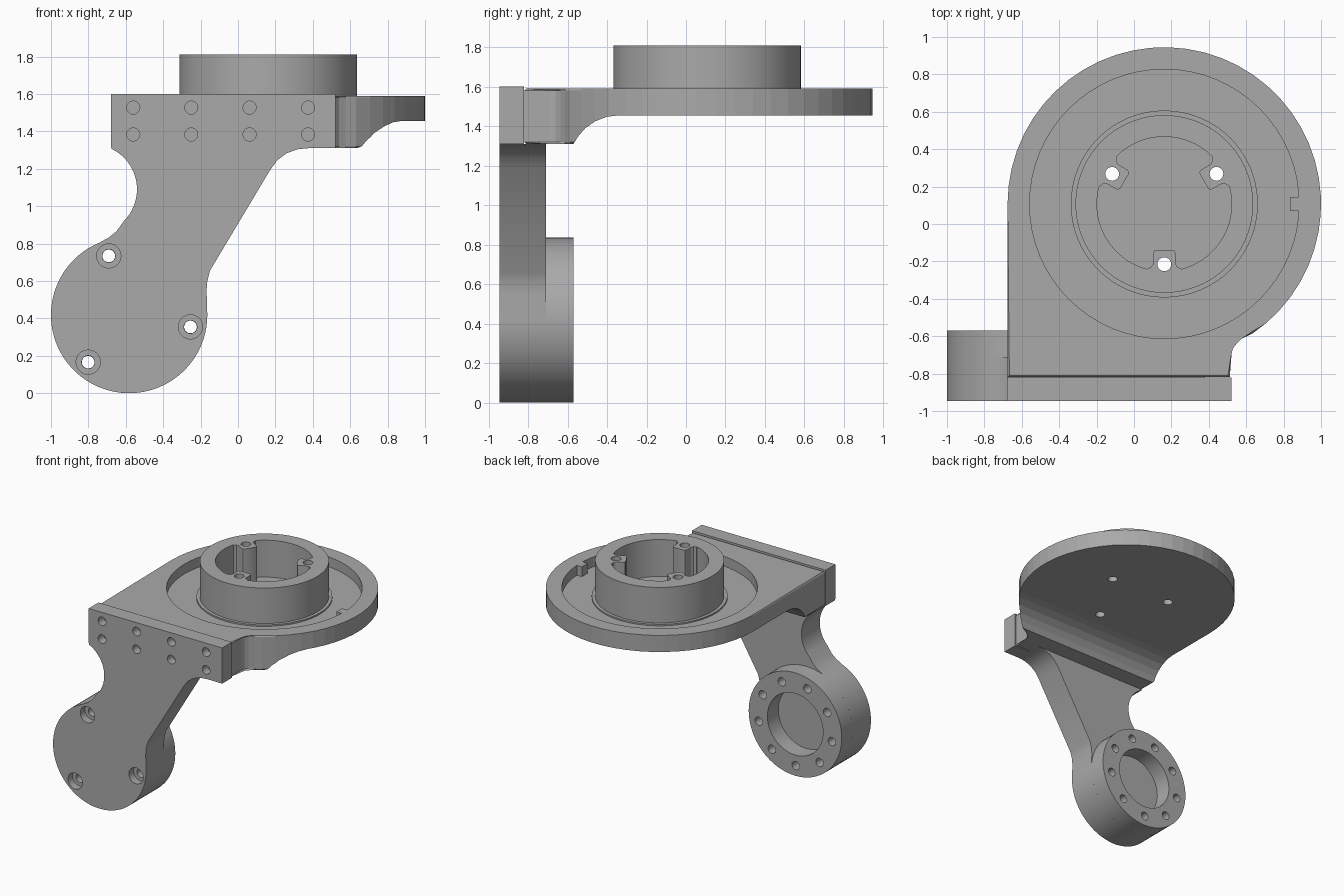
import bpy, bmesh
from math import radians, cos, sin, pi
from mathutils import Matrix, Vector

if "Cube" in bpy.data.objects:
    bpy.data.objects.remove(bpy.data.objects["Cube"])

metal = bpy.data.materials.new("machined_grey")
metal.use_nodes = True
COLOUR = (0.4, 0.4, 0.4, 1)
metal.diffuse_color = COLOUR
metal.node_tree.nodes["Principled BSDF"].inputs["Base Color"].default_value = COLOUR


def arc(cx, cy, r, start, end, n):
    steps = [radians(start + (end - start) * i / n) for i in range(n + 1)]
    return [(cx + r * cos(a), cy + r * sin(a)) for a in steps]


def circle(cx, cy, r, n=64):
    return arc(cx, cy, r, 0, 360, n)[:-1]


# Map profile (u, v) and depth d to world space for each extrusion axis
AXES = {"x": lambda u, v, d: (d, u, v),
        "y": lambda u, v, d: (u, d, v),
        "z": lambda u, v, d: (u, v, d)}


def extrude(name, profiles, axis, lo, hi, chamfer=0.0):
    """Solid made from one or more closed profiles pushed from lo to hi."""
    bm = bmesh.new()
    place = AXES[axis]
    for pts in profiles:
        a = [bm.verts.new(place(u, v, lo)) for u, v in pts]
        b = [bm.verts.new(place(u, v, hi)) for u, v in pts]
        caps = [bm.faces.new(a), bm.faces.new(b)]
        for i in range(len(a)):
            j = (i + 1) % len(a)
            bm.faces.new((a[i], a[j], b[j], b[i]))
        if chamfer:
            rim = [e for f in caps for e in f.edges]
            bmesh.ops.bevel(bm, geom=rim, offset=chamfer, segments=1, affect='EDGES')
    bmesh.ops.recalc_face_normals(bm, faces=bm.faces[:])
    mesh = bpy.data.meshes.new(name)
    bm.to_mesh(mesh)
    bm.free()
    mesh.materials.append(metal)
    obj = bpy.data.objects.new(name, mesh)
    bpy.context.collection.objects.link(obj)
    return obj


def activate(obj):
    bpy.ops.object.select_all(action='DESELECT')
    obj.select_set(True)
    bpy.context.view_layer.objects.active = obj


def combine(target, tool, operation='DIFFERENCE'):
    tool.hide_render = True
    activate(target)
    mod = target.modifiers.new("combine", 'BOOLEAN')
    mod.operation = operation
    mod.solver = 'EXACT'
    mod.object = tool
    bpy.ops.object.modifier_apply(modifier=mod.name)
    bpy.data.objects.remove(tool)


def drill(target, centres, r, axis, lo, hi):
    holes = [circle(x, y, r, 20) for x, y in centres]
    combine(target, extrude("drill", holes, axis, lo, hi))


def smooth(obj):
    activate(obj)
    bpy.ops.object.shade_smooth_by_angle(angle=radians(30))


# Key dimensions
FRONT, SEAM, ARM_BACK, RING_BACK = -0.945, -0.82, -0.71, -0.57
TOP, DECK, UNDER, FOOT = 1.6, 1.59, 1.455, 1.31
FLOOR, BOSS_TOP = 1.51, 1.81
DX, DY, DR = 0.162, 0.107, 0.838
PX, PZ, PR = -0.582, 0.418, 0.418

# Front arm with its upper mounting block
arm_profile = [(-0.68, TOP), (-0.68, 1.32)]
arm_profile += arc(-0.78, 1.09, 0.24, 64, -45, 18)
arm_profile += [(-0.65, 0.865), (-0.69, 0.833)]
arm_profile += arc(PX, PZ, PR, 112, 360, 56)
arm_profile += [(-0.168, 0.55), (-0.164, 0.6), (-0.15, 0.655), (0.17, 1.19),
                (0.21, 1.245), (0.26, 1.283), (0.32, 1.304), (0.38, FOOT),
                (0.52, FOOT), (0.52, TOP)]
arm = extrude("front_arm", [arm_profile], "y", FRONT, ARM_BACK)
notch = [(SEAM, FOOT), (0, FOOT), (0, 2), (SEAM, 2)]
combine(arm, extrude("notch", [notch], "x", -2, 2))

# Rear pivot ring with bore
ring = extrude("pivot_ring", [circle(PX, PZ, PR)], "y", ARM_BACK, RING_BACK, 0.02)
combine(ring, extrude("bore", [circle(PX, PZ, 0.25)], "y", -0.8, -0.4))

# Bolt holes: nine round the ring, every third one through the arm
bolts = [(PX + 0.334 * cos(a), PZ + 0.334 * sin(a))
         for a in (radians(109 + 40 * i) for i in range(9))]
through = bolts[::3]
blind = [b for b in bolts if b not in through]
drill(ring, blind, 0.034, "y", -0.67, -0.4)
drill(ring, through, 0.034, "y", -0.8, -0.4)
drill(arm, through, 0.035, "y", -1.1, -0.6)
drill(arm, through, 0.065, "y", -1.1, FRONT + 0.06)
screws = [(x, z) for x in (-0.56, -0.25, 0.062, 0.375) for z in (1.383, 1.527)]
drill(arm, screws, 0.035, "y", -1.1, FRONT + 0.07)

# Deck plate: rounded outline with a thick front foot
outline = [(-0.676, SEAM + 0.001), (0.512, SEAM + 0.001), (0.512, -0.69),
           (0.52, -0.66), (0.54, -0.635), (0.575, -0.613)]
outline += arc(DX, DY, DR, -56, 180, 36)
deck = extrude("deck_plate", [outline], "z", FOOT, DECK, 0.01)
hollow = [(RING_BACK, 1.2), (RING_BACK, FOOT), (-0.545, 1.35), (-0.51, 1.39),
          (-0.46, 1.425), (-0.4, 1.448), (-0.34, UNDER), (1.2, UNDER), (1.2, 1.2)]
combine(deck, extrude("underside", [hollow], "x", -2, 2))

# Round recess with an index tab left standing at its left edge
recess = extrude("recess", [circle(DX, DY, 0.72)], "z", FLOOR, 1.7)
tab = [(0.835, DY - 0.037), (1.1, DY - 0.037), (1.1, DY + 0.037), (0.835, DY + 0.037)]
combine(recess, extrude("tab", [tab], "z", 1.4, 1.9))
combine(deck, recess)

# Hub boss: hollow bore with three lugs kept inside
boss = extrude("hub_boss", [circle(DX, DY, 0.475, 72)], "z", FLOOR - 0.02, BOSS_TOP, 0.01)
bore = extrude("hub_bore", [circle(DX, DY, 0.36)], "z", 1.3, 2)
half = [(0.245, 0.045), (0.25, 0.055), (0.262, 0.06), (0.32, 0.06),
        (0.337, 0.07), (0.345, 0.09), (0.45, 0.09)]
lug = half + [(r, -t) for r, t in reversed(half)]
spots = []
for angle in (-90, 30, 150):
    turn = Matrix.Rotation(radians(angle), 2)
    if (turn @ Vector((1, 0))).y * angle < 0:
        turn.transpose()
    at = lambda r, t: tuple(turn @ Vector((r, t)) + Vector((DX, DY)))
    spots.append(at(0.322, 0))
    combine(bore, extrude("lug", [[at(r, t) for r, t in lug]], "z", 1.2, 2.1))
combine(boss, bore)
collar = extrude("hub_collar", [circle(DX, DY, 0.5)], "z", FLOOR - 0.02, FLOOR + 0.012, 0.01)
combine(collar, extrude("collar_bore", [circle(DX, DY, 0.47)], "z", 1.3, 2))
for part in (deck, boss):
    drill(part, spots, 0.037, "z", 1.2, 2.1)

for part in (arm, ring, boss, collar):
    smooth(part)
